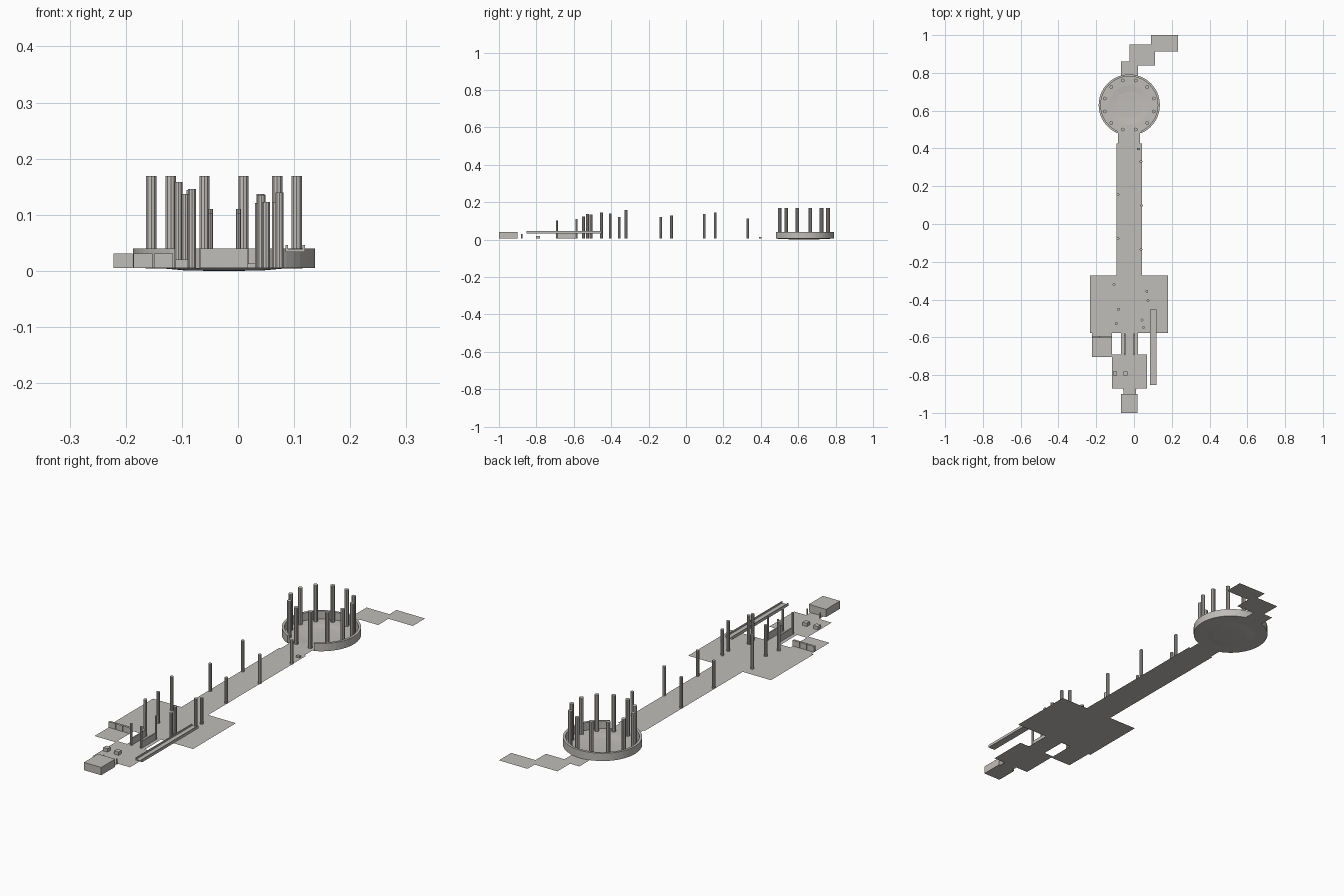
import bpy, bmesh, math

if "Cube" in bpy.data.objects:
    bpy.data.objects.remove(bpy.data.objects["Cube"])

stone = bpy.data.materials.new("pale stone")
stone.diffuse_color = (0.53, 0.51, 0.485, 1)
stone.use_nodes = True
stone.node_tree.nodes["Principled BSDF"].inputs["Base Color"].default_value = stone.diffuse_color
G = 0.005                      # floor level
CX, CY = -0.025, 0.63          # centre of the round court


def finish(bm, name):
    me = bpy.data.meshes.new(name)
    bm.to_mesh(me)
    bm.free()
    me.materials.append(stone)
    ob = bpy.data.objects.new(name, me)
    bpy.context.collection.objects.link(ob)
    return ob


def floor(name, x0, x1, y0, y1):
    bm = bmesh.new()
    bm.faces.new([bm.verts.new(p) for p in
                  ((x0, y0, G), (x1, y0, G), (x1, y1, G), (x0, y1, G))])
    return finish(bm, name)


def box(name, x0, x1, y0, y1, z0, z1):
    bm = bmesh.new()
    bmesh.ops.create_cube(bm, size=1)
    for v in bm.verts:
        v.co = ((x0 + x1) / 2 + v.co.x * (x1 - x0),
                (y0 + y1) / 2 + v.co.y * (y1 - y0),
                (z0 + z1) / 2 + v.co.z * (z1 - z0))
    return finish(bm, name)


def column(name, x, y, top, r, sides=10):
    bm = bmesh.new()
    bmesh.ops.create_cone(bm, cap_ends=True, segments=sides, radius1=r,
                          radius2=r, depth=top - G)
    bmesh.ops.translate(bm, verts=bm.verts, vec=(x, y, (top + G) / 2))
    return finish(bm, name)


# Floors, from the front entry to the back steps
floor("entry_stub_floor", -0.055, 0.01, -0.90, -0.87)
floor("entry_room_floor", -0.117, 0.07, -0.87, -0.692)
floor("bridge_floor", -0.069, 0.021, -0.692, -0.577)
floor("side_room_floor", -0.222, -0.117, -0.705, -0.577)
floor("hall_floor", -0.233, 0.18, -0.577, -0.272)
floor("corridor_floor", -0.092, 0.042, -0.272, 0.425)
floor("court_neck_floor", -0.085, 0.033, 0.425, 0.495)
floor("back_path_near", -0.07, 0.02, 0.78, 0.86)
floor("back_path_middle", -0.024, 0.112, 0.838, 0.95)
floor("back_path_far", 0.09, 0.233, 0.912, 1.0)

# Front block and entry room furniture
box("front_block", -0.068, 0.018, -1.0, -0.90, G, 0.04)
for i, x in enumerate((-0.1, -0.045)):
    box(f"pedestal_{i}", x - 0.011, x + 0.011, -0.802, -0.78, G, 0.02)
for i, x in enumerate((-0.055, 0.01)):
    column(f"door_post_{i}", x, -0.878, 0.03, 0.003, 6)

# Bridge side rails with corner posts
for i, x in enumerate((-0.049, 0.001)):
    box(f"bridge_rail_{i}", x - 0.003, x + 0.003, -0.692, -0.582, G, 0.035)
    for j, y in enumerate((-0.69, -0.585)):
        column(f"bridge_post_{i}_{j}", x, y, 0.102 + 0.008 * j, 0.005)

# Segmented low wall in the side room
for i in range(3):
    x = -0.222 + 0.036 * i
    box(f"side_wall_{i}", x, x + 0.034, -0.604, -0.594, G, 0.031)

# Raised open channel on the right
box("channel_bed", 0.085, 0.119, -0.852, -0.452, 0.034, 0.039)
for i, x in enumerate((0.085, 0.115)):
    box(f"channel_side_{i}", x, x + 0.004, -0.852, -0.452, 0.034, 0.046)

# Broken columns of the hall and corridor: x, y, top
for i, (x, y, top) in enumerate((
        (-0.106, -0.32, 0.158), (0.068, -0.357, 0.122), (0.074, -0.405, 0.14),
        (-0.082, -0.452, 0.146), (-0.094, -0.526, 0.137),
        (0.042, -0.508, 0.135), (0.05, -0.548, 0.123),
        (0.037, 0.33, 0.112), (-0.085, 0.156, 0.144), (0.04, 0.098, 0.137),
        (-0.085, -0.077, 0.129), (0.037, -0.135, 0.121))):
    column(f"broken_column_{i}", x, y, top, 0.0075)
box("fallen_stone", 0.016, 0.032, 0.391, 0.403, G, 0.013)

# Round court: shallow dished floor
N = 48
bm = bmesh.new()
prev = None
for r, z in ((0.16, G), (0.105, 0.004), (0.072, 0.001), (0.03, 0.0)):
    ring = [bm.verts.new((CX + r * math.cos(2 * math.pi * k / N),
                          CY + r * math.sin(2 * math.pi * k / N), z))
            for k in range(N)]
    if prev:
        for k in range(N):
            m = (k + 1) % N
            bm.faces.new((prev[k], prev[m], ring[m], ring[k]))
    prev = ring
bm.faces.new(prev)
finish(bm, "court_floor")

# Court wall, open towards the corridor
gap = math.radians(24)
bm = bmesh.new()
prev = None
for k in range(N + 1):
    a = -math.pi / 2 + gap + (2 * math.pi - 2 * gap) * k / N
    sec = [bm.verts.new((CX + r * math.cos(a), CY + r * math.sin(a), z))
           for r, z in ((0.162, G), (0.162, 0.04), (0.151, 0.04), (0.151, G))]
    if prev:
        for i in range(4):
            j = (i + 1) % 4
            bm.faces.new((prev[i], sec[i], sec[j], prev[j]))
    if k in (0, N):
        bm.faces.new(sec)
    prev = sec
bmesh.ops.recalc_face_normals(bm, faces=bm.faces)
finish(bm, "court_wall")

# Ring of twelve tall pillars
for k in range(12):
    a = math.radians(15 + 30 * k)
    column(f"court_pillar_{k}", CX + 0.134 * math.cos(a),
           CY + 0.134 * math.sin(a), 0.169, 0.0097)
